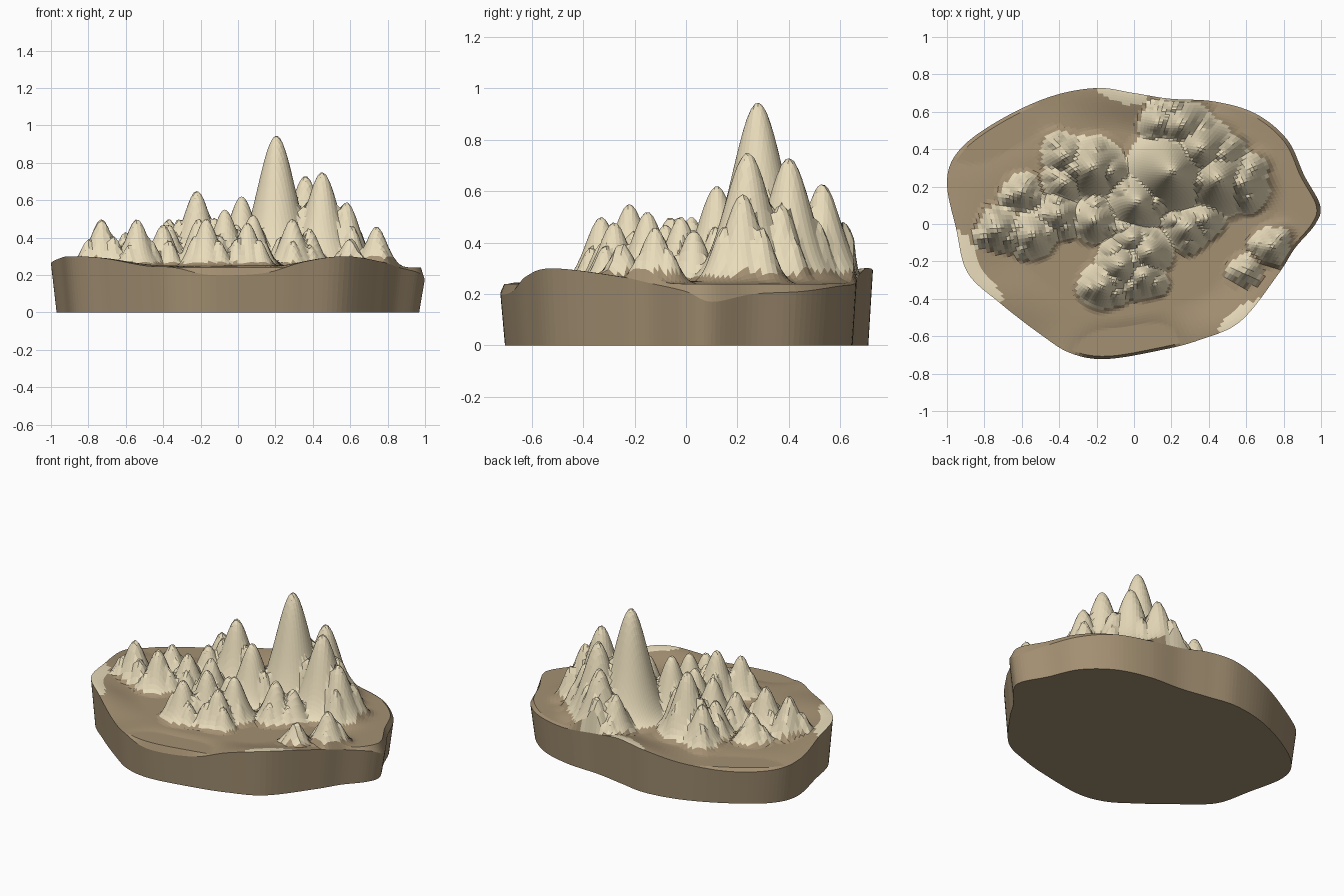
import bpy, math, random

if "Cube" in bpy.data.objects:
    bpy.data.objects.remove(bpy.data.objects["Cube"])

random.seed(4)
FLOOR, RINGS, SUB = 0.25, 48, 8

# Rim outline, counter-clockwise from the right: x, y, rim height
RIM = [(.995, .10, .17), (.91, .26, .2), (.82, .45, .21), (.65, .59, .23), (.43, .655, .24),
       (.19, .67, .27), (0, .70, .3), (-.2, .727, .29), (-.45, .68, .25), (-.72, .555, .22),
       (-.93, .4, .23), (-1, .23, .26), (-.95, -.03, .29), (-.89, -.26, .3),
       (-.72, -.42, .29), (-.5, -.59, .25), (-.34, -.69, .24), (-.15, -.722, .2),
       (.14, -.675, .21), (.35, -.62, .27), (.57, -.52, .3), (.77, -.27, .27),
       (.86, -.13, .24), (.97, 0, .21)]

# Main peaks: x, y, summit height
SUMMIT = (.205, .28, .945)
PEAKS = [(.45, .24, .75), (.36, .4, .73), (.26, .53, .63), (.58, .22, .59),   # east
         (.47, .37, .55), (.14, .54, .5),
         (.02, .12, .62), (-.22, .3, .65), (-.37, .36, .5), (-.37, .22, .47),  # centre, north-west
         (-.21, .02, .5), (-.07, -.22, .55), (.08, -.15, .52), (-.17, -.33, .5),  # south
         (.05, -.28, .48), (-.01, -.08, .47), (-.73, -.03, .5), (-.54, -.06, .5),  # west
         (-.4, .05, .47), (-.6, .17, .43), (.29, -.02, .5), (.38, .03, .45),   # small east
         (.74, -.12, .46), (.6, -.25, .4)]                                     # south-east


def spread(h):
    return .025 + .115 * (h - .2)


def with_satellites(peaks):
    """Give every peak three lower spires around its foot."""
    out = [(*SUMMIT, .1)]
    for x, y, h in peaks:
        s = spread(h)
        out.append((x, y, h, s))
        turn = random.uniform(0, math.tau)
        for k in range(3):
            a = turn + k * math.tau / 3 + random.uniform(-.4, .4)
            d = s * random.uniform(1, 1.35)
            low = FLOOR + (h - FLOOR) * random.uniform(.45, .65)
            out.append((x + d * math.cos(a), y + d * math.sin(a), low, spread(low) * .85))
    return out


def material(name, rgb):
    m = bpy.data.materials.new(name)
    m.diffuse_color = (*rgb, 1)
    m.use_nodes = True
    m.node_tree.nodes["Principled BSDF"].inputs["Base Color"].default_value = m.diffuse_color
    return m


def smooth_loop(pts):
    """Closed Catmull-Rom curve through the rim points."""
    out, n = [], len(pts)
    for i in range(n):
        a, b, c, d = (pts[(i + k) % n] for k in (-1, 0, 1, 2))
        for s in range(SUB):
            t = s / SUB
            out.append(tuple(.5 * (2 * q + (r - p) * t + (2 * p - 5 * q + 4 * r - w) * t * t
                                   + (3 * q - p - 3 * r + w) * t ** 3)
                             for p, q, r, w in zip(a, b, c, d)))
    return out


def height(x, y, t, rim_z):
    """Flat floor blending to the wavy rim, with bell-shaped peaks on top."""
    if t == 1:
        return rim_z
    u = max(0, (t - .68) / .32)
    ground = FLOOR + (rim_z - FLOOR) * u * u * (3 - 2 * u)
    low = FLOOR - .01
    bell = max(low + (h - low) * math.exp(-((x - px) ** 2 + (y - py) ** 2) / (2 * s * s))
               for px, py, h, s in peaks)
    return max(ground, bell)


def make(name, verts, faces, mats):
    me = bpy.data.meshes.new(name)
    me.from_pydata(verts, [], faces)
    for m in mats:
        me.materials.append(m)
    ob = bpy.data.objects.new(name, me)
    bpy.context.collection.objects.link(ob)
    return ob


earth = material("earth", (.37, .28, .17))
rock = material("rock", (.82, .72, .5))
peaks = with_satellites(PEAKS)
rim = smooth_loop(RIM)
n = len(rim)

# Terrain surface: concentric rings scaled from the outline
verts = [(0, 0, height(0, 0, 0, FLOOR))]
for k in range(1, RINGS + 1):
    t = k / RINGS
    verts += [(x * t, y * t, height(x * t, y * t, t, z)) for x, y, z in rim]
faces = [(0, 1 + i, 1 + (i + 1) % n) for i in range(n)]
for k in range(RINGS - 1):
    a, b = 1 + k * n, 1 + (k + 1) * n
    for i in range(n):
        j = (i + 1) % n
        faces.append((a + i, b + i, b + j, a + j))
terrain = make("mountain_terrain", verts, faces, [earth, rock])
for p in terrain.data.polygons:
    # pale rock on the peaks and on the highest parts of the rim
    p.material_index = int(p.center.z > (.268 if p.index < n * RINGS * .78 else .29))

# Plinth: tapered side wall and flat underside
verts = list(rim) + [(x * .97, y * .975, 0) for x, y, z in rim]
faces = [(i, n + i, n + (i + 1) % n, (i + 1) % n) for i in range(n)]
faces.append(tuple(range(2 * n - 1, n - 1, -1)))
make("plinth", verts, faces, [earth])
